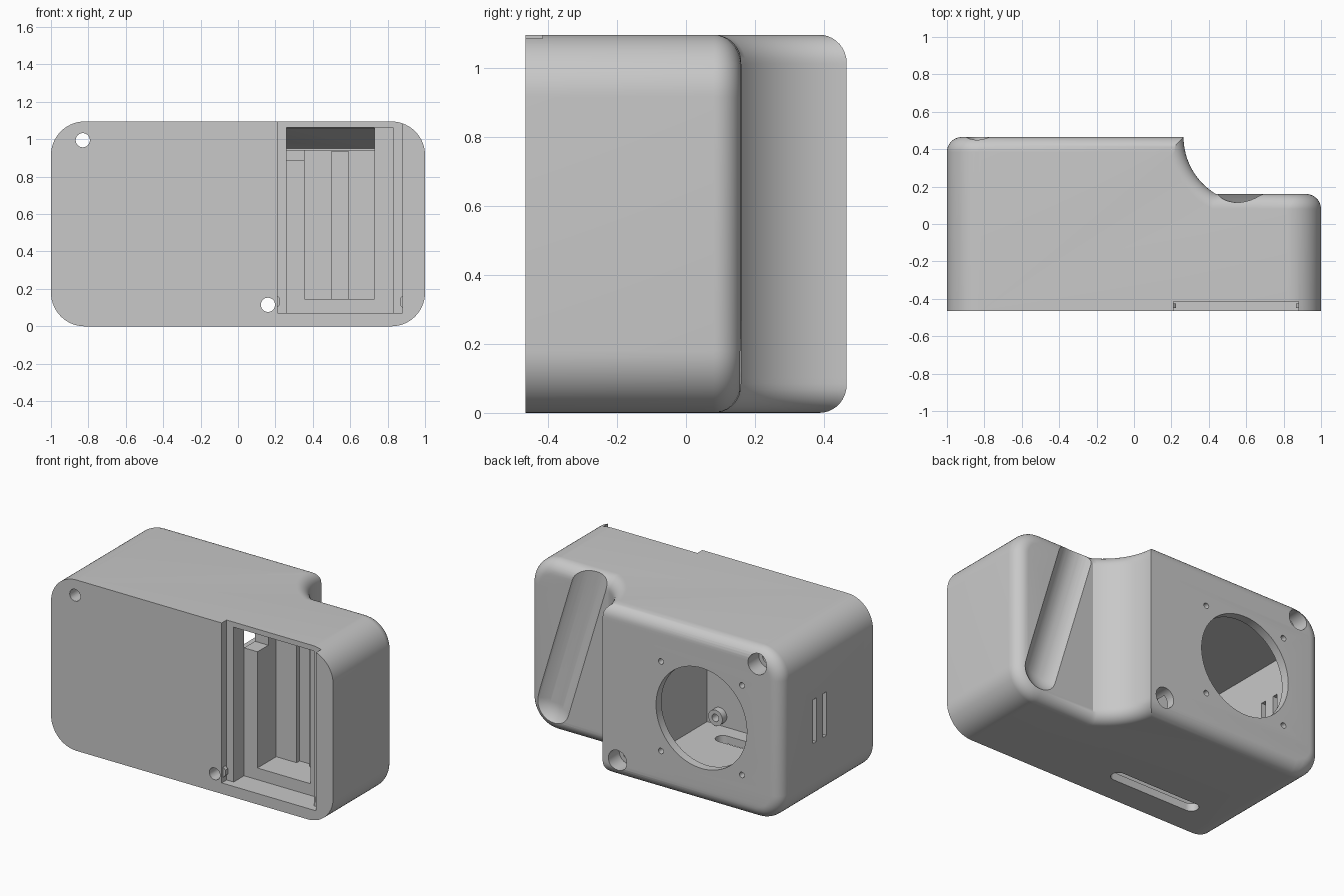
import bpy, bmesh, math
from mathutils import Matrix, Vector

cube = bpy.data.objects.get("Cube")
if cube:
    bpy.data.objects.remove(cube, do_unlink=True)

H, FRONT, BACK, LOW = 1.095, -0.465, 0.465, 0.16   # height, front, back, lower back
CORNER, FILLET = 0.18, 0.08

grey = bpy.data.materials.new("light_grey_plastic")
grey.use_nodes = True
COL = (0.58, 0.58, 0.58, 1)
grey.diffuse_color = COL
grey.node_tree.nodes["Principled BSDF"].inputs["Base Color"].default_value = COL


def finish(name, bm):
    bmesh.ops.remove_doubles(bm, verts=bm.verts[:], dist=1e-5)
    bmesh.ops.recalc_face_normals(bm, faces=bm.faces[:])
    mesh = bpy.data.meshes.new(name)
    bm.to_mesh(mesh)
    bm.free()
    mesh.materials.append(grey)
    obj = bpy.data.objects.new(name, mesh)
    bpy.context.collection.objects.link(obj)
    return obj


def loft(name, rings):
    bm = bmesh.new()
    rows = [[bm.verts.new(p) for p in ring] for ring in rings]
    n = len(rows[0])
    for a, b in zip(rows, rows[1:]):
        for i in range(n):
            j = (i + 1) % n
            bm.faces.new((a[i], a[j], b[j], b[i]))
    bm.faces.new(rows[0])
    bm.faces.new(rows[-1])
    return finish(name, bm)


def prism(name, pts, axis, lo, hi):
    place = {"x": lambda u, v, h: (h, u, v),
             "y": lambda u, v, h: (u, h, v),
             "z": lambda u, v, h: (u, v, h)}[axis]
    return loft(name, [[place(u, v, h) for u, v in pts] for h in (lo, hi)])


def box(name, x, y, z):
    return prism(name, [(x[0], z[0]), (x[1], z[0]), (x[1], z[1]), (x[0], z[1])], "y", *y)


def circle(u, v, r, n=48):
    return [(u + r * math.cos(2 * math.pi * i / n), v + r * math.sin(2 * math.pi * i / n))
            for i in range(n)]


def cut(target, cutter):
    cutter.hide_render = True
    mod = target.modifiers.new("cut", "BOOLEAN")
    mod.operation, mod.solver, mod.object = "DIFFERENCE", "EXACT", cutter
    bpy.ops.object.select_all(action="DESELECT")
    bpy.context.view_layer.objects.active = target
    target.select_set(True)
    bpy.ops.object.modifier_apply(modifier=mod.name)
    bpy.data.objects.remove(cutter, do_unlink=True)


# Outline of the stepped body at distance s from the top or bottom
def outline(s):
    t_max = math.acos(1 - min(s, FILLET) / FILLET)
    inset = FILLET * (1 - math.sin(t_max))
    k = max(0, CORNER - s)

    def side(back, sign):
        pts = []
        for i in range(11):
            t = t_max * i / 10
            rho = CORNER - FILLET * (1 - math.cos(t))
            half = 1 - CORNER + math.sqrt(max(0, rho * rho - k * k))
            pts.append((sign * half, back - FILLET * (1 - math.sin(t))))
        return pts

    left, right = side(BACK, -1), side(LOW, 1)
    # concave scoop between the tall and the low back
    cx, rad = 0.62, 0.355 + inset
    a0, a1 = math.asin(inset / rad), math.asin((BACK - LOW + inset) / rad)
    scoop = []
    for i in range(17):
        a = a0 + (a1 - a0) * i / 16
        scoop.append((cx - rad * math.cos(a), BACK - rad * math.sin(a)))
    return ([(left[0][0], FRONT)] + left + scoop + right[::-1] + [(right[0][0], FRONT)])


steps = [CORNER * (1 - math.cos(math.pi / 2 * i / 14)) for i in range(15)]
levels = [(s, s) for s in steps] + [(s, H - s) for s in reversed(steps)]
body = loft("housing", [[(x, y, z) for x, y in outline(s)] for s, z in levels])

# Main hollow, leaving a short drilled boss standing on its front wall
hollow = box("hollow", (-0.945, 0.12), (-0.385, 0.41), (0.05, 0.915))
cut(hollow, prism("boss", circle(0.03, 0.115, 0.05), "y", -0.5, -0.34))
cut(body, hollow)
cut(body, prism("boss_hole", circle(0.03, 0.115, 0.024, 24), "y", -0.42, -0.3))

# Screw holes with wide counterbores at the back
for x, z in ((-0.83, 0.995), (0.16, 0.115)):
    cut(body, prism("screw_hole", circle(x, z, 0.038, 32), "y", -0.6, 0.6))
    cut(body, prism("counterbore", circle(x, z, 0.065), "y", 0.355, 0.6))

# Round back opening and its four fixing holes
ox, oz = -0.435, 0.545
cut(body, prism("round_opening", circle(ox, oz, 0.322, 96), "y", 0.3, 0.6))
for sx in (-1, 1):
    for sz in (-1, 1):
        cut(body, prism("fixing_hole", circle(ox + sx * 0.287, oz + sz * 0.287, 0.018, 20),
                        "y", 0.3, 0.6))

# Side slits
for y in (0.022, 0.125):
    cut(body, box("side_slit", (-1.1, -0.9), (y - 0.018, y + 0.018), (0.41, 0.69)))

# Rounded slot in the underside
ends = []
for x, start in ((-0.09, -0.5), (-0.63, 0.5)):
    for i in range(17):
        a = math.pi * (start + i / 16)
        ends.append((x + 0.045 * math.cos(a), -0.245 + 0.045 * math.sin(a)))
cut(body, prism("bottom_slot", ends, "z", -0.1, 0.12))

# Slanted round groove on the low back
points = bmesh.new()
for c in ((0.83, 0.285, 0.17), (0.397, 0.285, 1.6)):
    bmesh.ops.create_uvsphere(points, u_segments=48, v_segments=24, radius=0.17,
                              matrix=Matrix.Translation(Vector(c)))
capsule = bmesh.new()
for v in points.verts:
    capsule.verts.new(v.co)
points.free()
bmesh.ops.convex_hull(capsule, input=capsule.verts[:])
inner = [v for v in capsule.verts if not v.link_faces]
bmesh.ops.delete(capsule, geom=inner, context="VERTS")
cut(body, finish("slanted_groove", capsule))

# Lid recess, battery bay, pocket and cable passage in the front
cut(body, box("lid_recess", (0.21, 0.88), (-0.6, -0.415), (0.07, 1.2)))
cut(body, box("bay", (0.26, 0.83), (-0.45, -0.31), (0.07, 1.062)))
cut(body, box("pocket", (0.355, 0.73), (-0.35, -0.12), (0.145, 1.0)))
cut(body, box("pocket_channel", (0.5, 0.59), (-0.15, -0.09), (0.1451, 0.935)))
cut(body, box("wire_notch", (0.25, 0.3551), (-0.311, -0.2), (0.89, 0.96)))
cut(body, prism("passage", [(-0.311, 0.943), (0.09, 0.943), (0.09, 0.95), (-0.311, 1.0615)],
                "x", 0.2, 0.7301))
cut(body, box("passage_drop", (0.1, 0.2599), (-0.3, 0.09), (0.8, 0.98)))

# Lid catches on both sides of the recess
for x, d in ((0.21, 1), (0.88, -1)):
    pts = [(x - d * 0.005, 0.095), (x + d * 0.015, 0.115),
           (x + d * 0.015, 0.15), (x - d * 0.005, 0.17)]
    prism("lid_catch", pts, "y", -0.45, -0.425)

bpy.ops.object.select_all(action="DESELECT")
body.select_set(True)
bpy.context.view_layer.objects.active = body
bpy.ops.object.shade_smooth_by_angle(angle=math.radians(30))
